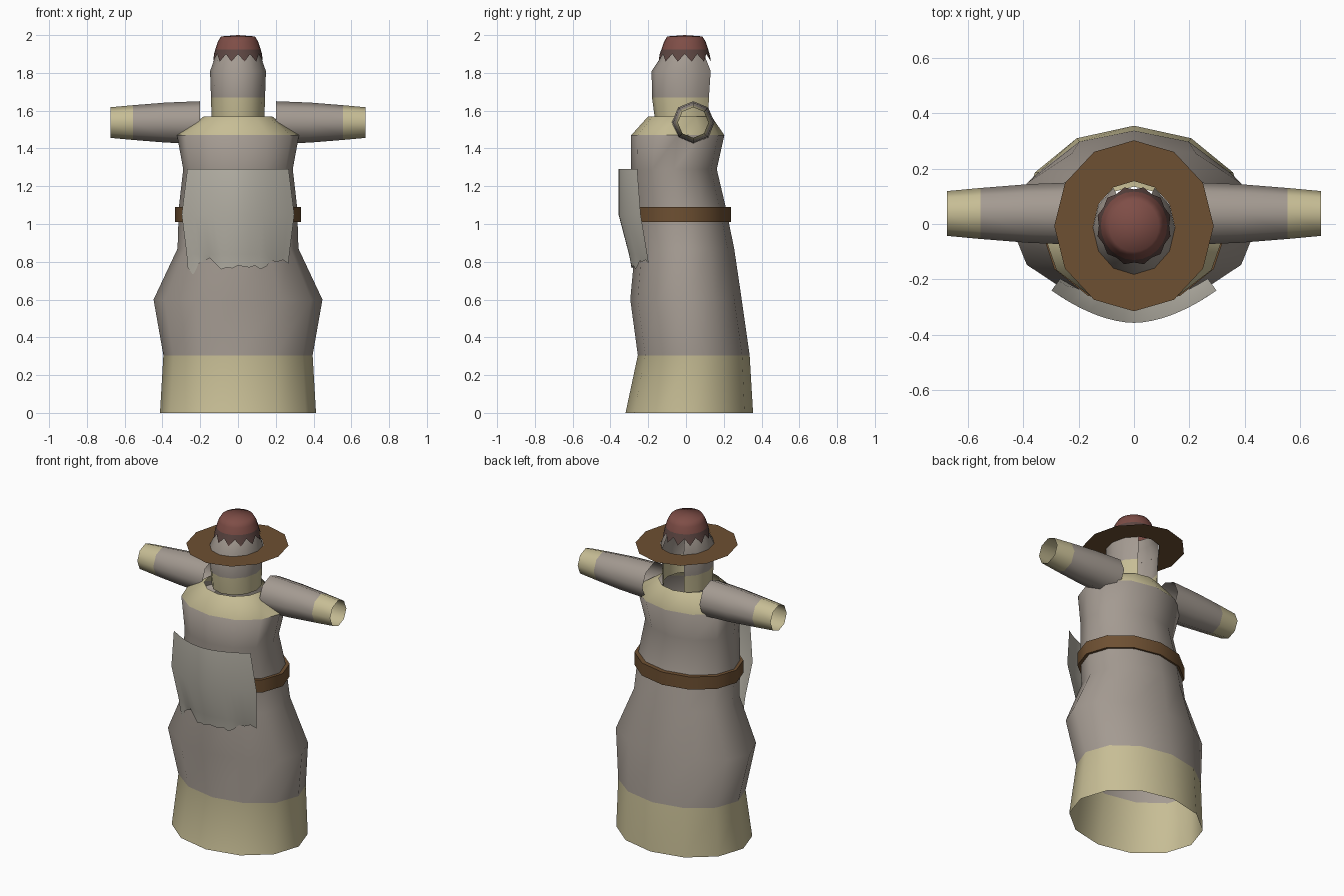
import bpy, math

if "Cube" in bpy.data.objects:
    bpy.data.objects.remove(bpy.data.objects["Cube"])


def material(name, rgb):
    m = bpy.data.materials.new(name)
    m.diffuse_color = (*rgb, 1)
    m.use_nodes = True
    m.node_tree.nodes["Principled BSDF"].inputs["Base Color"].default_value = m.diffuse_color
    return m


CLOTH = material("grey_cloth", (0.37, 0.325, 0.285))
TRIM = material("cream_trim", (0.57, 0.51, 0.30))
APRON = material("pale_linen", (0.50, 0.475, 0.41))
LEATHER = material("brown_leather", (0.155, 0.08, 0.032))
RED = material("dull_red", (0.21, 0.075, 0.062))
DARK = material("dark_felt", (0.11, 0.062, 0.055))


def make(name, verts, faces, mats, idx=None, smooth=True):
    me = bpy.data.meshes.new(name)
    me.from_pydata(verts, [], faces)
    for m in mats:
        me.materials.append(m)
    for i, p in enumerate(me.polygons):
        p.use_smooth = smooth
        p.material_index = idx[i] if idx else 0
    if smooth:
        me.set_sharp_from_angle(angle=math.radians(60))
    ob = bpy.data.objects.new(name, me)
    bpy.context.collection.objects.link(ob)
    return ob


def ring(z, rx, y0, y1, n=12):
    """Horizontal oval from front y0 to back y1, starting at the back."""
    out = []
    for i in range(n):
        a = math.pi / 2 + math.tau * i / n
        out.append((rx * math.cos(a), (y0 + y1) / 2 + (y1 - y0) / 2 * math.sin(a), z))
    return out


def loft(name, rings, mats, bands=None, skip=(), smooth=True, cap=None):
    """Skin between rings; bands gives a material per band, skip leaves gaps."""
    n = len(rings[0])
    verts = [v for r in rings for v in r]
    faces, idx = [], []
    for k in range(len(rings) - 1):
        for i in range(n):
            if i in skip:
                continue
            j = (i + 1) % n
            faces.append((k * n + i, k * n + j, (k + 1) * n + j, (k + 1) * n + i))
            idx.append(bands[k] if bands else 0)
    if cap:
        verts.append(cap)
        b = (len(rings) - 1) * n
        for i in range(n):
            faces.append((b + i, b + (i + 1) % n, len(verts) - 1))
            idx.append(0)
    return make(name, verts, faces, mats, idx, smooth)


# Robe: open at hem and collar, cream hem and shoulders
robe = [(0, .413, -.32, .355), (.305, .395, -.255, .337), (.6, .447, -.295, .295),
        (.87, .32, -.27, .255), (1.09, .313, -.275, .21), (1.29, .29, -.29, .163),
        (1.47, .323, -.29, .203), (1.57, .18, -.2, .135)]
loft("robe", [ring(*r) for r in robe], [CLOTH, TRIM], [1, 0, 0, 0, 0, 0, 1])

# Belt band around the waist
loft("belt", [ring(1.01, .31, -.27, .215), ring(1.01, .333, -.295, .238),
              ring(1.09, .333, -.295, .238), ring(1.09, .31, -.27, .205)], [LEATHER])

# Head wrap: open slit at the back, cream lower band
wrap = [(1.56, .14, -.165, .138), (1.67, .143, -.18, .143), (1.81, .148, -.182, .153),
        (1.88, .122, -.135, .12), (1.93, .107, -.112, .1)]
loft("head_wrap", [ring(*r) for r in wrap], [CLOTH, TRIM], [1, 0, 0, 0], skip=(0, 11))

# Flat hat brim
loft("hat_brim", [ring(1.81, .148, -.18, .155), ring(1.81, .288, -.315, .302)],
     [LEATHER], smooth=False)

# Hat crown with a low dome top
crown = [(1.925, .12, -.13, .117), (1.965, .107, -.116, .104), (1.993, .09, -.1, .087)]
loft("hat_crown", [ring(*r, n=24) for r in crown], [RED], cap=(0, -.006, 2.0))

# Ragged dark edge under the crown
upper = ring(1.925, .12, -.13, .117, 24)
high = ring(1.9, .127, -.139, .125, 24)
low = ring(1.86, .136, -.15, .137, 24)
loft("crown_ragged_edge", [[(low if i % 2 else high)[i] for i in range(24)], upper], [DARK])

# Sleeves: open eight-sided tubes with cream cuffs
sleeve = [(.2, .113), (.38, .106), (.555, .092), (.675, .081)]
for side, label in ((-1, "left"), (1, "right")):
    rings = []
    for x, r in sleeve:
        rings.append([(side * x, .038 + r * math.cos(math.tau * i / 8) * side,
                       1.537 + r * math.sin(math.tau * i / 8)) for i in range(8)])
    loft("sleeve_" + label, rings, [CLOTH, TRIM], [0, 0, 1])

# Apron: curved sheet with a torn lower edge; rows are z, half width, centre y, edge y
rows = [(1.29, .268, -.357, -.258), (1.05, .298, -.357, -.24),
        (.84, .272, -.302, -.205), (.79, .267, -.29, -.197)]
tear = [-.02, -.06, .0, .015, .03, .0, -.03, -.02, -.025, -.01, -.015,
        -.02, -.01, -.03, -.015, .015, .01, .02, .0]
n = len(tear)
verts, faces = [], []
for k, (z, w, yc, ye) in enumerate(rows):
    for i in range(n):
        t = 2 * i / (n - 1) - 1
        dz = tear[i] if k == 3 else 0
        verts.append((w * t, yc + (ye - yc) * abs(t) ** 1.8, z + dz))
for k in range(3):
    for i in range(n - 1):
        a = k * n + i
        faces.append((a, a + n, a + n + 1, a + 1))
make("apron", verts, faces, [APRON])
